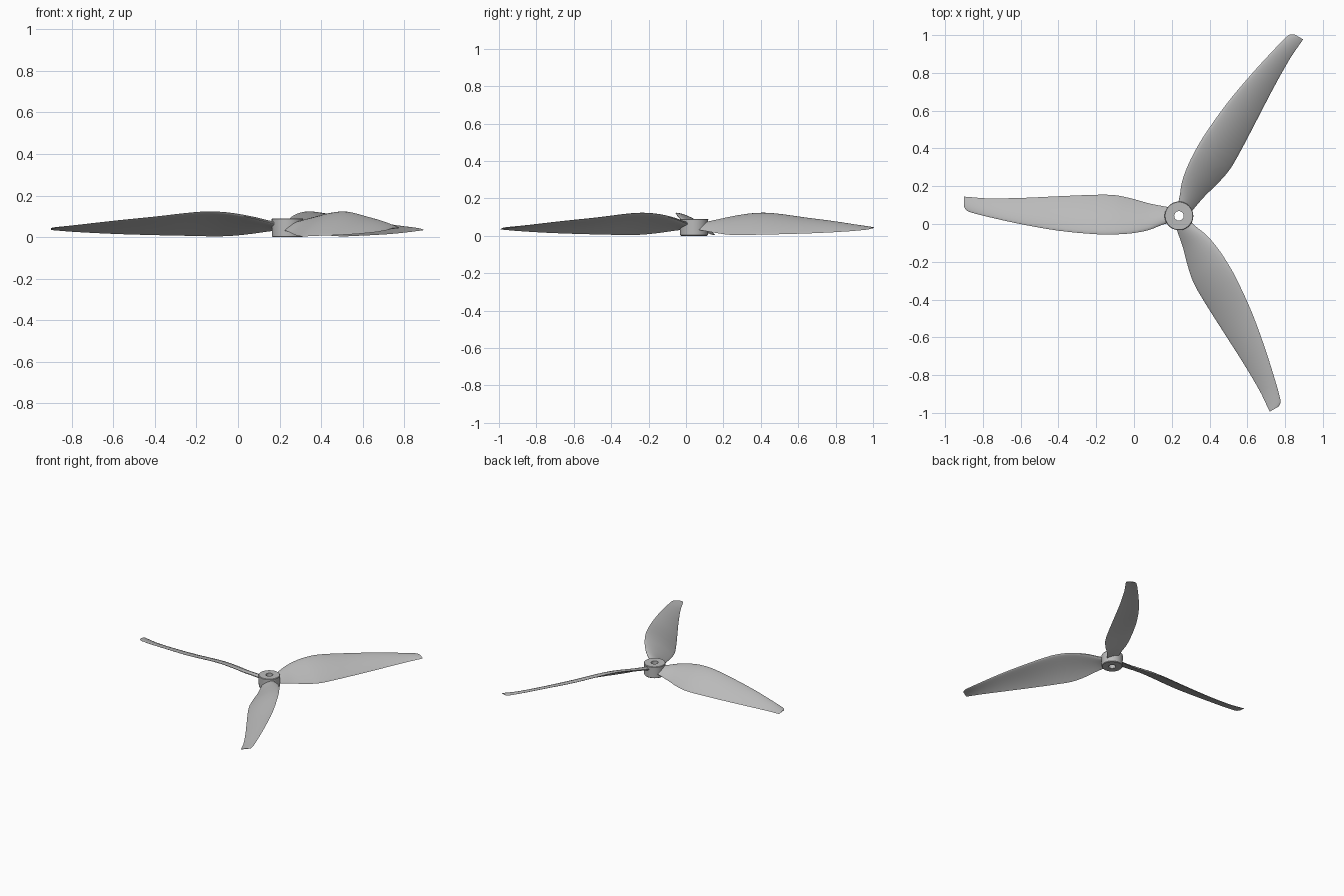
import bpy, bmesh, math
from mathutils import Matrix, Vector

cube = bpy.data.objects.get("Cube")
if cube:
    bpy.data.objects.remove(cube, do_unlink=True)

HUB = Vector((0.238, 0.043, 0))

grey = bpy.data.materials.new("light_grey_plastic")
grey.use_nodes = True
grey.diffuse_color = (0.5, 0.5, 0.5, 1)
grey.node_tree.nodes["Principled BSDF"].inputs["Base Color"].default_value = (0.5, 0.5, 0.5, 1)

# Blade stations: radius, low edge offset, high edge offset, low z, high z, thickness
STATIONS = [
    (0.045, 0.045, -0.035, 0.033, 0.063, 0.026),
    (0.09, 0.053, -0.048, 0.028, 0.075, 0.024),
    (0.16, 0.067, -0.075, 0.018, 0.094, 0.022),
    (0.25, 0.092, -0.092, 0.008, 0.112, 0.020),
    (0.34, 0.110, -0.098, 0.004, 0.121, 0.019),
    (0.44, 0.112, -0.097, 0.006, 0.119, 0.018),
    (0.64, 0.104, -0.078, 0.010, 0.097, 0.015),
    (0.84, 0.095, -0.043, 0.016, 0.077, 0.012),
    (1.02, 0.093, -0.003, 0.025, 0.056, 0.009),
    (1.10, 0.099, 0.018, 0.031, 0.047, 0.007),
    (1.125, 0.101, 0.029, 0.033, 0.044, 0.006),
    (1.138, 0.102, 0.048, 0.034, 0.042, 0.004),
]


def spline(points, steps):
    """Smooth curve through the stations."""
    rows = []
    for i in range(len(points) - 1):
        a, b, c, d = (points[max(0, min(len(points) - 1, i + k))] for k in (-1, 0, 1, 2))
        # tangents scaled by radius, since the stations are unevenly spaced
        h = c[0] - b[0]
        for s in range(steps):
            t = s / steps
            row = [b[0] + h * t]
            for j in range(1, len(b)):
                m0 = (c[j] - a[j]) / (c[0] - a[0]) * h
                m1 = (d[j] - b[j]) / (d[0] - b[0]) * h
                row.append((2 * t**3 - 3 * t**2 + 1) * b[j] + (t**3 - 2 * t**2 + t) * m0
                           + (3 * t**2 - 2 * t**3) * c[j] + (t**3 - t**2) * m1)
            rows.append(row)
    return rows + [list(points[-1])]


def section(row, count=12):
    """Cambered airfoil loop running from the high edge to the low edge and back."""
    r, low, high, z_low, z_high, thick = row
    start, end = Vector((-r, high, z_high)), Vector((-r, low, z_low))
    chord = end - start
    normal = Vector((0, -chord.z, chord.y)).normalized()
    loop = []
    for i in range(2 * count):
        side = 1 if i < count else -1
        u = (1 - math.cos(math.pi * i / count)) / 2
        half = thick * (1.48 * math.sqrt(u) - 0.63 * u - 1.76 * u**2 + 1.42 * u**3 - 0.47 * u**4)
        camber = 0.05 * chord.length * 4 * u * (1 - u)
        loop.append(start + chord * u + normal * (camber + side * half))
    return loop


def finish(name, bm):
    bmesh.ops.recalc_face_normals(bm, faces=bm.faces[:])
    mesh = bpy.data.meshes.new(name)
    bm.to_mesh(mesh)
    bm.free()
    mesh.materials.append(grey)
    obj = bpy.data.objects.new(name, mesh)
    bpy.context.collection.objects.link(obj)
    bpy.ops.object.select_all(action="DESELECT")
    obj.select_set(True)
    bpy.context.view_layer.objects.active = obj
    bpy.ops.object.shade_smooth_by_angle(angle=math.radians(35))
    return obj


def skin(bm, loops, closed=False):
    rings = [[bm.verts.new(p) for p in loop] for loop in loops]
    pairs = list(zip(rings, rings[1:])) + ([(rings[-1], rings[0])] if closed else [])
    for a, b in pairs:
        for i in range(len(a)):
            k = (i + 1) % len(a)
            bm.faces.new((a[i], a[k], b[k], b[i]))
    if not closed:
        bm.faces.new(rings[0])
        bm.faces.new(rings[-1])


# Three twisted blades around the hub
for name, angle in (("right_blade", 0), ("front_blade", 120), ("back_blade", 240)):
    bm = bmesh.new()
    skin(bm, [section(row) for row in spline(STATIONS, 4)])
    turn = Matrix.Translation(HUB) @ Matrix.Rotation(math.radians(angle), 4, "Z")
    bmesh.ops.transform(bm, matrix=turn, verts=bm.verts[:])
    finish(name, bm)

# Hub turned around its shaft hole
PROFILE = [(0.025, 0), (0.07, 0), (0.074, 0.004), (0.076, 0.086), (0.073, 0.09), (0.025, 0.09)]
SIDES = 48
bm = bmesh.new()
skin(bm, [[HUB + Vector((r * math.cos(math.tau * i / SIDES), r * math.sin(math.tau * i / SIDES), z))
           for i in range(SIDES)] for r, z in PROFILE], closed=True)
finish("hub", bm)
